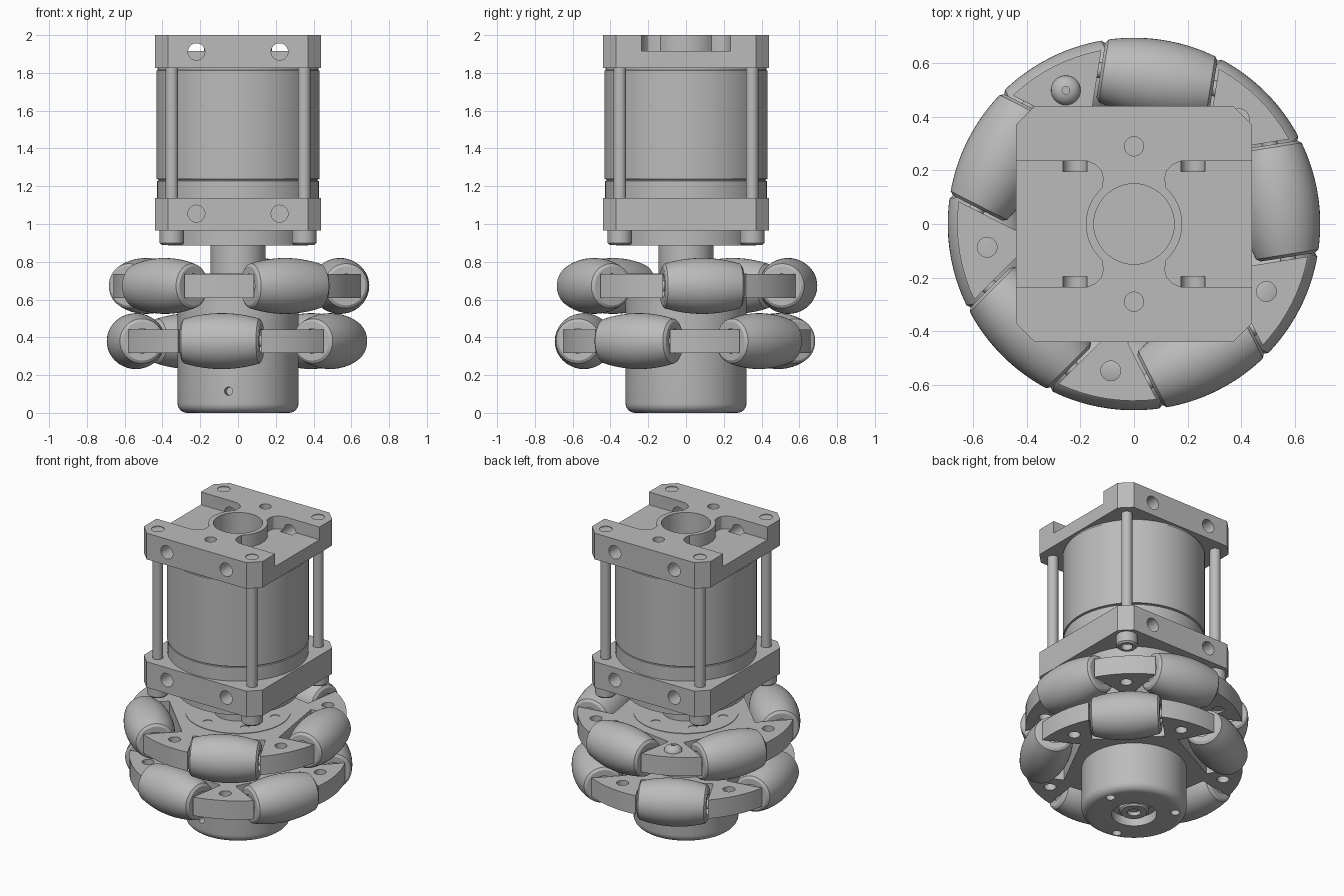
import bpy, bmesh
from math import pi, radians, sin, cos, sqrt, asin
from mathutils import Matrix

if "Cube" in bpy.data.objects:
    bpy.data.objects.remove(bpy.data.objects["Cube"], do_unlink=True)

GREY = (0.5, 0.5, 0.5, 1)
grey = bpy.data.materials.new("machined_grey")
grey.use_nodes = True
grey.diffuse_color = GREY
grey.node_tree.nodes["Principled BSDF"].inputs["Base Color"].default_value = GREY
parts = []


def finish(name, bm, matrix=None, keep=True):
    bmesh.ops.recalc_face_normals(bm, faces=bm.faces)
    if matrix:
        bm.transform(matrix)
    mesh = bpy.data.meshes.new(name)
    bm.to_mesh(mesh)
    bm.free()
    obj = bpy.data.objects.new(name, mesh)
    bpy.context.collection.objects.link(obj)
    mesh.materials.append(grey)
    if keep:
        parts.append(obj)
    return obj


def lathe(name, profile, matrix=None, segs=48, keep=True):
    """Closed solid of revolution about z; profile is (radius, z) from axis to axis."""
    bm = bmesh.new()
    rings = []
    for r, z in profile:
        n = 1 if r == 0 else segs
        rings.append([bm.verts.new((r * cos(2 * pi * i / n), r * sin(2 * pi * i / n), z))
                      for i in range(n)])
    for a, b in zip(rings, rings[1:]):
        for i in range(segs):
            j = (i + 1) % segs
            if len(a) == 1:
                bm.faces.new((a[0], b[i], b[j]))
            elif len(b) == 1:
                bm.faces.new((a[i], a[j], b[0]))
            else:
                bm.faces.new((a[i], a[j], b[j], b[i]))
    return finish(name, bm, matrix, keep)


def rod(name, r, z0, z1, matrix=None, segs=32, keep=True):
    return lathe(name, [(0, z0), (r, z0), (r, z1), (0, z1)], matrix, segs, keep)


def prism(name, pts, z0, z1, keep=True):
    bm = bmesh.new()
    face = bm.faces.new([bm.verts.new((x, y, z0)) for x, y in pts])
    ext = bmesh.ops.extrude_face_region(bm, geom=[face])
    verts = [v for v in ext["geom"] if isinstance(v, bmesh.types.BMVert)]
    bmesh.ops.translate(bm, verts=verts, vec=(0, 0, z1 - z0))
    return finish(name, bm, None, keep)


def cut(obj, cutters):
    """Subtract the cutters from obj, then remove them."""
    for c in cutters:
        mod = obj.modifiers.new("cut", "BOOLEAN")
        mod.operation, mod.solver, mod.object = "DIFFERENCE", "EXACT", c
    dg = bpy.context.evaluated_depsgraph_get()
    mesh = bpy.data.meshes.new_from_object(obj.evaluated_get(dg))
    obj.modifiers.clear()
    obj.data = mesh
    for c in cutters:
        bpy.data.objects.remove(c, do_unlink=True)


def drill(r, x, y, z0, z1):
    return rod("drill", r, z0, z1, Matrix.Translation((x, y, 0)), 24, False)


def polar(r, deg):
    return r * cos(radians(deg)), r * sin(radians(deg))


def side_holes(z):
    """Blind holes in the front and back faces of a mounting block."""
    return [rod("drill", 0.045, 0.195, 0.6,
                Matrix.Translation((x, 0, z)) @ Matrix.Rotation(s * pi / 2, 4, "X"), 24, False)
            for x in (-0.22, 0.22) for s in (-1, 1)]


# Mounting blocks with chamfered corners
H, C = 0.44, 0.07
octagon = [(H, C - H), (H, H - C), (H - C, H), (C - H, H),
           (-H, H - C), (-H, C - H), (C - H, -H), (H - C, -H)]
corners = [(x, y) for x in (-0.35, 0.35) for y in (-0.35, 0.35)]

top_block = prism("top_block", octagon, 1.825, 2.0)
half = [(0.6, 0.235), (0.175, 0.235), (0.145, 0.222), (0.122, 0.2), (0.115, 0.17)]
boss = [polar(0.18, a) for a in range(48, -49, -8)]
pocket = half + boss + [(x, -y) for x, y in reversed(half)]
cut(top_block,
    [prism("pocket", [(s * x, y) for x, y in pocket], 1.915, 2.1, False) for s in (-1, 1)]
    + [rod("bore", 0.15, 1.7, 2.1, None, 48, False)]
    + [drill(0.036, 0, y, 1.88, 2.1) for y in (-0.29, 0.29)]
    + [drill(0.04, x, y, 1.996, 2.1) for x, y in corners]
    + side_holes(1.912))

bottom_block = prism("bottom_block", octagon, 0.965, 1.138)
cut(bottom_block, side_holes(1.055))

# Motor can with seams near both ends
lathe("motor_can", [(0, 1.13), (0.428, 1.13), (0.428, 1.228), (0.42, 1.23), (0.42, 1.236),
                    (0.432, 1.238), (0.432, 1.812), (0.425, 1.815), (0.425, 1.83), (0, 1.83)],
      segs=96)
lathe("motor_flange", [(0, 0.885), (0.37, 0.885), (0.37, 0.97), (0, 0.97)], segs=64)
rod("output_shaft", 0.145, 0.7, 0.9, segs=48)

# Tie rods and their socket heads
for x, y in corners:
    at = Matrix.Translation((x, y, 0))
    rod("tie_rod", 0.033, 1.1, 1.9, at)
    lathe("tie_rod_head", [(0, 0.93), (0.035, 0.93), (0.035, 0.89), (0.055, 0.89),
                           (0.065, 0.9), (0.065, 0.97), (0, 0.97)], at)

# Wheel hub with rounded lower edge and end recess
fillet = [(0.27 + 0.05 * sin(radians(a)), 0.05 - 0.05 * cos(radians(a)))
          for a in range(0, 91, 15)]
hub = lathe("wheel_hub", [(0, 0.06), (0.138, 0.06), (0.138, 0)] + fillet
            + [(0.32, 0.738), (0, 0.738)], segs=64)
cut(hub, [drill(0.028, *polar(0.25, a), -0.1, 0.08) for a in (15, 135, 255)]
    + [drill(0.03, *polar(0.24, a), 0.68, 0.8) for a in range(15, 375, 60)]
    + [rod("drill", 0.022, 0.25, 0.4, Matrix.Translation((0, 0, 0.115))
           @ Matrix.Rotation(radians(261), 4, "Z") @ Matrix.Rotation(pi / 2, 4, "Y"), 24, False)])
lathe("hub_screw", [(0, 0.04), (0.04, 0.04), (0.04, 0.015), (0.08, 0.015),
                    (0.09, 0.025), (0.09, 0.07), (0, 0.07)])

# Roller profile: a barrel whose outside follows the wheel's rim
RIM, AXIS, HL = 0.695, 0.547, 0.212


def barrel_radius(t):
    return sqrt(RIM ** 2 - t ** 2) - AXIS


steps = [HL * 0.95 * i / 10 for i in range(-10, 11)]
end = barrel_radius(HL) - 0.012
roller_profile = ([(0, 0.02 - HL), (0.065, 0.02 - HL), (0.065, -HL), (end, -HL)]
                  + [(barrel_radius(t), t) for t in steps]
                  + [(end, HL), (0.065, HL), (0.065, HL - 0.02), (0, HL - 0.02)])

# Two wheels, the lower one turned by half a pitch
NOTCH, FLOOR, PLATE = 0.222, 0.385, 0.66
for label, z, first in (("upper", 0.672, 9), ("lower", 0.38, 45)):
    outline = []
    edge = asin(NOTCH / PLATE)
    for k in range(5):
        a = radians(first + 72 * k)
        for u, t in ((FLOOR, -NOTCH), (FLOOR, NOTCH)):
            outline.append((u * cos(a) - t * sin(a), u * sin(a) + t * cos(a)))
        span = 2 * pi / 5 - 2 * edge
        outline += [(PLATE * cos(a + edge + span * i / 8), PLATE * sin(a + edge + span * i / 8))
                    for i in range(9)]
        place = (Matrix.Rotation(a, 4, "Z") @ Matrix.Translation((AXIS, 0, z))
                 @ Matrix.Rotation(pi / 2, 4, "X"))
        lathe(label + "_roller", roller_profile, place)
        rod(label + "_roller_axle", 0.03, -0.24, 0.24, place, 16)
    plate = prism(label + "_wheel_plate", outline, z - 0.0625, z + 0.0625)
    cut(plate, [drill(0.037, *polar(0.555, first + 36 + 72 * k), z - 0.2, z + 0.2)
                for k in range(5)])

# Button-head bolt on one spoke
lathe("spoke_bolt", [(0, 0.62), (0.037, 0.62), (0.037, 0.735), (0.055, 0.735), (0.053, 0.745),
                     (0.042, 0.76), (0.025, 0.769), (0.014, 0.771), (0.014, 0.75), (0, 0.75)],
      Matrix.Translation((*polar(0.56, 117), 0)))

# Smooth curved surfaces, keep hard edges
bpy.ops.object.select_all(action="DESELECT")
for p in parts:
    p.select_set(True)
bpy.context.view_layer.objects.active = parts[0]
bpy.ops.object.shade_smooth_by_angle(angle=radians(30))
